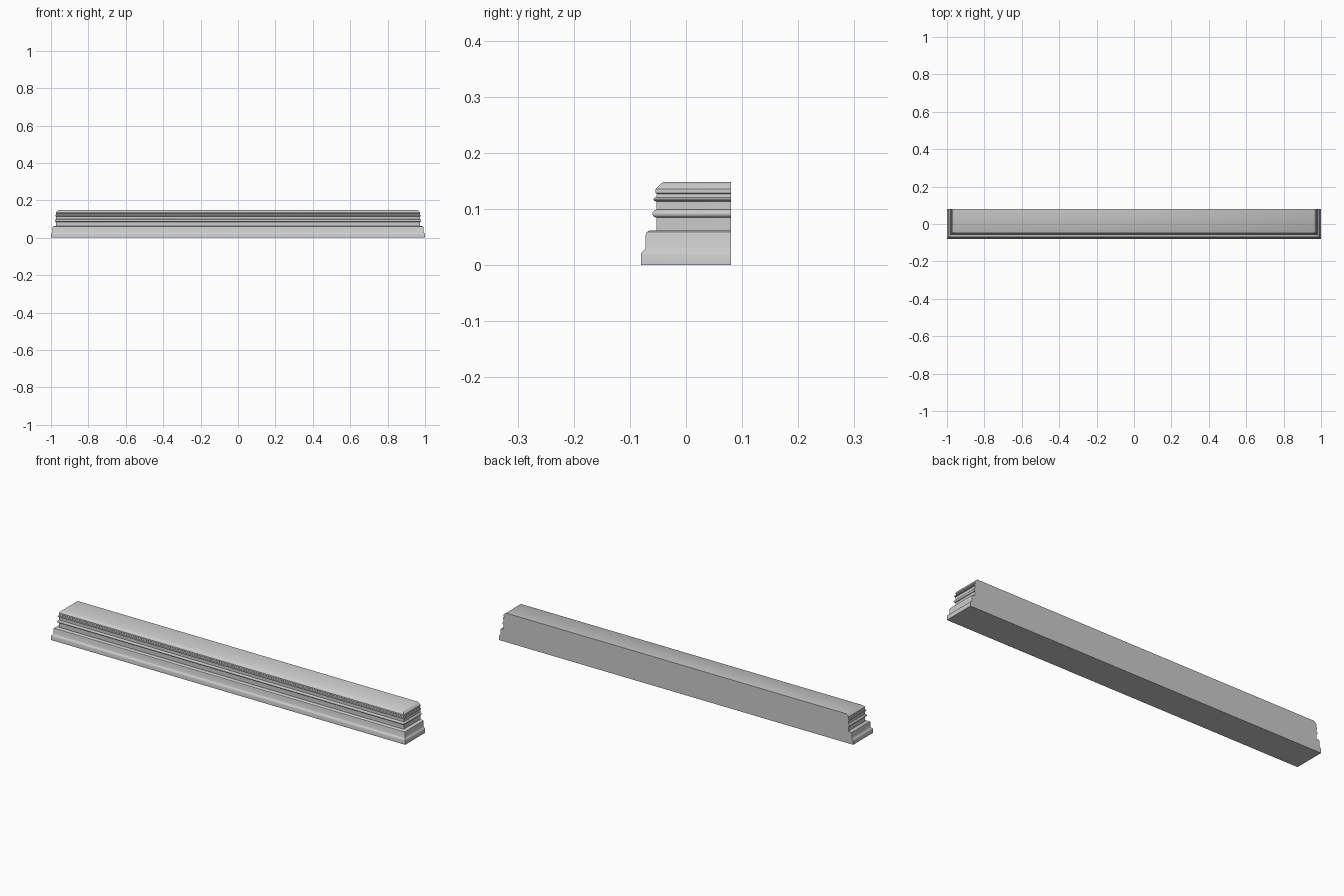
import bpy
import bmesh
import math

cube = bpy.data.objects.get("Cube")
if cube:
    bpy.data.objects.remove(cube, do_unlink=True)

HALF_X, HALF_Y = 1.0, 0.08

stone = bpy.data.materials.new("grey stone")
stone.use_nodes = True
colour = (0.6, 0.6, 0.6, 1.0)
stone.diffuse_color = colour
stone.node_tree.nodes["Principled BSDF"].inputs["Base Color"].default_value = colour


def bead(neck, out, low, high, steps=6):
    """Half-round moulding between two heights, as (inset, z) points."""
    mid, rad = (low + high) / 2, (high - low) / 2
    pts = []
    for i in range(steps + 1):
        a = math.pi * (i / steps - 0.5)
        pts.append((out + rad * (1 - math.cos(a)), mid + rad * math.sin(a)))
    return [(neck, low)] + pts + [(neck, high)]


# Moulding profile from the floor up: inset from the outer edge, height
profile = [(0, 0), (0, 0.02), (0.002, 0.024), (0.006, 0.027), (0.008, 0.031),
           (0.008, 0.053), (0.010, 0.059), (0.015, 0.062), (0.027, 0.062)]
profile += bead(0.027, 0.020, 0.085, 0.099)
profile += [(0.027, 0.113)]
profile += bead(0.027, 0.022, 0.114, 0.121, 4)
profile += [(0.028, 0.127), (0.026, 0.129), (0.026, 0.136), (0.029, 0.139),
            (0.034, 0.144), (0.039, 0.148)]

# Mitred sweep around the front and both ends, closed by a flat back
bm = bmesh.new()
rings = []
for inset, z in profile:
    x, front = HALF_X - inset, -HALF_Y + inset
    rings.append([bm.verts.new(p) for p in
                  ((-x, HALF_Y, z), (-x, front, z), (x, front, z), (x, HALF_Y, z))])
for low, high in zip(rings, rings[1:]):
    for i in range(3):
        bm.faces.new((low[i], low[i + 1], high[i + 1], high[i]))
bm.faces.new(rings[-1])
bm.faces.new(rings[0][::-1])
bm.faces.new([r[0] for r in rings] + [r[3] for r in reversed(rings)])
bmesh.ops.remove_doubles(bm, verts=bm.verts, dist=0.00001)
bmesh.ops.recalc_face_normals(bm, faces=bm.faces)

mesh = bpy.data.meshes.new("moulded_ledge")
bm.to_mesh(mesh)
bm.free()
mesh.materials.append(stone)
ledge = bpy.data.objects.new("moulded_ledge", mesh)
bpy.context.collection.objects.link(ledge)

# Smooth curves, crisp mouldings
bpy.ops.object.select_all(action='DESELECT')
ledge.select_set(True)
bpy.context.view_layer.objects.active = ledge
bpy.ops.object.shade_smooth_by_angle(angle=math.radians(40))
